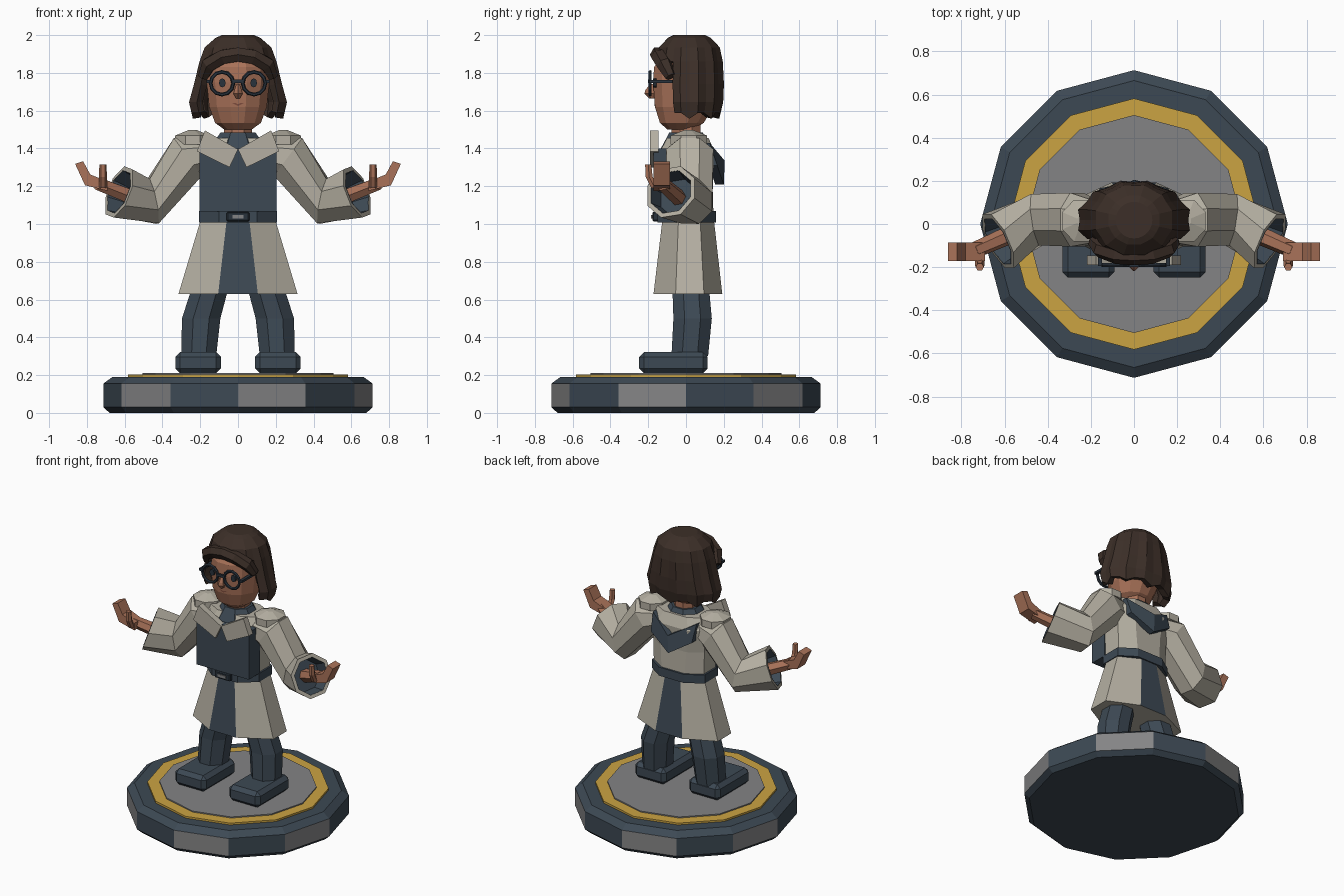
import bpy, bmesh, math
from mathutils import Vector

if "Cube" in bpy.data.objects:
    bpy.data.objects.remove(bpy.data.objects["Cube"])


def material(name, rgb):
    m = bpy.data.materials.new(name)
    m.diffuse_color = (*rgb, 1)
    m.use_nodes = True
    m.node_tree.nodes["Principled BSDF"].inputs["Base Color"].default_value = m.diffuse_color
    return m


NAVY = material("navy cloth", (0.046, 0.066, 0.088))
CREAM = material("cream coat", (0.46, 0.43, 0.36))
GREY = material("stone grey", (0.23, 0.23, 0.235))
GOLD = material("gold", (0.60, 0.37, 0.055))
SKIN = material("skin", (0.40, 0.17, 0.10))
HAIR = material("dark brown hair", (0.045, 0.028, 0.021))
FRAME = material("dark frame", (0.022, 0.032, 0.045))
LIP = material("lip brown", (0.20, 0.07, 0.045))
PI = math.pi


def finish(name, bm, mats, rule=None):
    bmesh.ops.recalc_face_normals(bm, faces=bm.faces)
    bm.normal_update()
    if rule:
        for f in bm.faces:
            f.material_index = rule(f)
    me = bpy.data.meshes.new(name)
    bm.to_mesh(me)
    bm.free()
    for m in mats:
        me.materials.append(m)
    ob = bpy.data.objects.new(name, me)
    bpy.context.collection.objects.link(ob)
    return ob


def loft(name, rings, mats, rule=None, caps=(True, True), skip=None):
    bm = bmesh.new()
    vs = [[bm.verts.new(p) for p in r] for r in rings]
    n = len(rings[0])
    for j, (a, b) in enumerate(zip(vs, vs[1:])):
        for i in range(n):
            if not (skip and skip(j, i)):
                k = (i + 1) % n
                bm.faces.new((a[i], a[k], b[k], b[i]))
    if caps[0]:
        bm.faces.new(vs[0])
    if caps[1]:
        bm.faces.new(vs[-1])
    return finish(name, bm, mats, rule)


def flat_ring(z, rx, ry, cy=0.0, n=12, phase=0.0, cx=0.0):
    return [(cx + rx * math.cos(phase + 2 * PI * i / n),
             cy + ry * math.sin(phase + 2 * PI * i / n), z) for i in range(n)]


def tilted_ring(c, normal, r, n=8, s=1):
    nv = Vector(normal).normalized()
    u = nv.cross(Vector((0, 1, 0))).normalized()
    v = nv.cross(u)
    pts = []
    for i in range(n):
        a = 2 * PI * (i + 0.5) / n
        p = Vector(c) + r * (u * math.cos(a) + v * math.sin(a))
        pts.append((p.x * s, p.y, p.z))
    return pts


def prism(name, poly, y0, y1, mat):
    return loft(name, [[(x, y, z) for x, z in poly] for y in (y0, y1)], [mat])


def box(name, x, y, z, mat, bevel=0):
    ob = prism(name, [(x[0], z[0]), (x[1], z[0]), (x[1], z[1]), (x[0], z[1])], *y, mat)
    if bevel:
        b = ob.modifiers.new("Bevel", "BEVEL")
        b.width, b.segments = bevel, 1
    return ob


def coat_ring(z, fx, hx, yf, yb, sf, sb):
    return [(x, y, z) for x, y in ((-fx, yf), (fx, yf), (hx, sf), (hx, sb),
                                   (fx, yb), (-fx, yb), (-hx, sb), (-hx, sf))]


# Display base: alternating side panels, gold ring, grey top
def base_rule(f):
    if abs(f.normal.z) > 0.2:
        return 0
    c = f.calc_center_median()
    return 1 - int((math.degrees(math.atan2(c.y, c.x)) % 360) // 30 + 1) % 2


loft("base", [flat_ring(z, r, r) for z, r in
              ((0, 0.68), (0.03, 0.713), (0.155, 0.713), (0.19, 0.665))],
     [NAVY, GREY], base_rule)
loft("base_ring", [flat_ring(z, 0.582, 0.582) for z in (0.185, 0.203)], [GOLD])
loft("base_top", [flat_ring(z, 0.505, 0.505) for z in (0.19, 0.211)], [GREY])

# Coat skirt with dark centre panels, belt, torso
loft("coat_skirt", [coat_ring(0.63, 0.105, 0.315, -0.172, 0.192, -0.055, 0.095),
                    coat_ring(1.02, 0.06, 0.198, -0.125, 0.148, -0.04, 0.075)],
     [CREAM, NAVY],
     lambda f: int(abs(f.normal.z) < 0.8 and abs(f.calc_center_median().x) < 0.01))
loft("belt", [coat_ring(z, 0.10, 0.207, -0.15, 0.158, -0.06, 0.085) for z in (1.008, 1.068)], [NAVY])
box("buckle_frame", (-0.06, 0.06), (-0.178, -0.14), (1.014, 1.064), FRAME, 0.006)
box("buckle_plate", (-0.03, 0.03), (-0.184, -0.176), (1.03, 1.048), GREY)
loft("coat_torso", [coat_ring(1.06, 0.09, 0.195, -0.12, 0.145, -0.05, 0.08),
                    coat_ring(1.22, 0.10, 0.20, -0.13, 0.14, -0.06, 0.08),
                    coat_ring(1.38, 0.12, 0.215, -0.14, 0.152, -0.06, 0.09),
                    coat_ring(1.455, 0.09, 0.18, -0.10, 0.12, -0.05, 0.07)], [CREAM])
box("bib", (-0.205, 0.205), (-0.172, -0.05), (1.066, 1.40), NAVY)
loft("shirt_collar", [flat_ring(1.39, 0.17, 0.15, 0, 8, PI / 8),
                      flat_ring(1.485, 0.10, 0.095, 0, 8, PI / 8)], [NAVY])

# Chevron flap hanging from the collar at the back
flap = [[(-0.17, 0.125, 1.43), (0, 0.205, 1.335), (0.17, 0.125, 1.43),
         (0.16, 0.165, 1.31), (0, 0.20, 1.21), (-0.16, 0.165, 1.31)]]
bm = bmesh.new()
fv = [bm.verts.new(p) for p in flap[0]]
inner = [bm.verts.new((x, y - 0.045, z)) for x, y, z in flap[0]]
for q in ((0, 1, 4, 5), (1, 2, 3, 4)):
    bm.faces.new([fv[i] for i in q])
    bm.faces.new([inner[i] for i in reversed(q)])
for i in range(6):
    k = (i + 1) % 6
    bm.faces.new((fv[i], fv[k], inner[k], inner[i]))
finish("back_flap", bm, [NAVY])

# Everything paired: lapels, sleeves, arms, hands, legs, boots
for s, side in ((1, "left"), (-1, "right")):
    prism(side + "_lapel", [(s * x, z) for x, z in
          ((0.0, 1.395), (0.175, 1.495), (0.218, 1.385), (0.045, 1.30))], -0.19, -0.145, CREAM)
    cuff, cn = Vector((0.63, -0.08, 1.17)), Vector((0.85, -0.41, 0.33)).normalized()
    loft(side + "_sleeve", [
        tilted_ring((0.16, 0.01, 1.37), (1, 0, -0.2), 0.10, s=s),
        tilted_ring((0.265, 0.02, 1.355), (0.8, 0, -0.6), 0.135, s=s),
        tilted_ring((0.45, 0.02, 1.12), (0.97, -0.15, -0.2), 0.13, s=s),
        tilted_ring(cuff, cn, 0.148, s=s),
        tilted_ring(cuff, cn, 0.122, s=s)], [CREAM], caps=(True, False))
    loft(side + "_cuff_lining", [
        tilted_ring(cuff + cn * 0.002, cn, 0.123, s=s),
        tilted_ring(cuff - cn * 0.09, cn, 0.105, s=s)], [NAVY], caps=(False, True))
    loft(side + "_shoulder_pad", [flat_ring(z, r, r * 1.05, 0.015, 8, PI / 8, s * 0.24)
         for z, r in ((1.42, 0.10), (1.468, 0.10), (1.497, 0.025))], [CREAM])
    fn = (0.19, -0.09, 0.08)
    loft(side + "_forearm", [
        tilted_ring((0.53, -0.03, 1.13), fn, 0.045, 6, s),
        tilted_ring((0.74, -0.122, 1.212), fn, 0.038, 6, s)], [SKIN])
    hand = [(s * x, z) for x, z in ((0.69, 1.175), (0.81, 1.205), (0.862, 1.318),
                                    (0.82, 1.332), (0.782, 1.262), (0.69, 1.225))]
    prism(side + "_hand", hand, -0.172, -0.085, SKIN)
    loft(side + "_thumb", [flat_ring(z, r, r, y, 6, 0, s * 0.715) for z, r, y in
         ((1.19, 0.022, -0.165), (1.25, 0.021, -0.195), (1.315, 0.019, -0.20))], [SKIN])
    loft(side + "_trouser_leg", [flat_ring(z, r, ry, y, 8, PI / 8, s * x) for z, x, r, ry, y in
         ((0.30, 0.208, 0.10, 0.105, 0.02), (0.50, 0.195, 0.11, 0.11, 0.035),
          (0.66, 0.148, 0.105, 0.105, 0.025))], [NAVY])
    bx = sorted((s * 0.09, s * 0.332))
    box(side + "_boot", bx, (-0.248, 0.115), (0.21, 0.322), NAVY, 0.026)

# Neck, head and face
loft("neck", [flat_ring(z, 0.08, 0.082, 0, 8, PI / 8) for z in (1.43, 1.56)], [SKIN])
loft("head", [flat_ring(z, r, ry, y, 12, PI / 12) for z, r, ry, y in
     ((1.50, 0.075, 0.07, -0.03), (1.535, 0.125, 0.12, -0.022), (1.62, 0.158, 0.16, -0.01),
      (1.75, 0.172, 0.175, -0.005), (1.83, 0.168, 0.17, -0.005), (1.90, 0.13, 0.13, 0.0))], [SKIN])
loft("nose", [flat_ring(z, rx, ry, -0.175, 6, PI / 6) for z, rx, ry in
     ((1.665, 0.012, 0.02), (1.69, 0.028, 0.045), (1.71, 0.022, 0.04), (1.74, 0.01, 0.015))], [SKIN])
prism("mouth", [(-0.04, 1.652), (0, 1.634), (0.04, 1.652), (0.038, 1.643),
                (0, 1.625), (-0.038, 1.643)], -0.166, -0.157, LIP)


def hoop(cx, cz, y, r, t, n, m):
    rings = []
    for i in range(n + 1):
        a = 2 * PI * i / n
        rings.append([(cx + (r + t * math.cos(b)) * math.cos(a), y + t * math.sin(b),
                       cz + (r + t * math.cos(b)) * math.sin(a))
                      for b in (2 * PI * k / m for k in range(m))])
    return rings


# Eyes and round glasses
for s, side in ((1, "left"), (-1, "right")):
    oval = [(s * 0.083 + 0.018 * math.cos(a), 1.747 + 0.024 * math.sin(a))
            for a in (2 * PI * i / 8 for i in range(8))]
    prism(side + "_eye", oval, -0.174, -0.155, FRAME)
    loft(side + "_glasses_rim", hoop(s * 0.085, 1.745, -0.19, 0.06, 0.01, 12, 6), [FRAME],
         caps=(False, False))
    tx = sorted((s * 0.148, s * 0.168))
    box(side + "_glasses_arm", tx, (-0.195, -0.02), (1.747, 1.763), FRAME)
box("glasses_bridge", (-0.027, 0.027), (-0.20, -0.185), (1.747, 1.764), FRAME)

# Bob haircut: faceted shell with uneven locks, open over the face
N = 24
profile = [(2.0, 0.085, 0.085), (1.985, 0.12, 0.115), (1.935, 0.178, 0.162),
           (1.86, 0.203, 0.176), (1.74, 0.232, 0.182), (1.645, 0.258, 0.178),
           (1.575, 0.245, 0.162)]
rings = []
for j, (z, rx, ry) in enumerate(profile):
    ring = []
    for i in range(N):
        a = 2 * PI * i / N
        k = 1 + (0.04 if i % 2 else -0.025) * min(1, j / 3) if j else 1
        dz = (-0.018 if i % 3 == 0 else 0.012) if j == 6 else 0
        ring.append((rx * k * math.cos(a), 0.018 + ry * k * math.sin(a), z + dz))
    rings.append(ring)


def over_face(j, i):
    return j >= 3 and abs((i + 0.5) * 360 / N - 270) < 56


hair = loft("hair_bob", rings, [HAIR], caps=(True, False), skip=over_face)
sol = hair.modifiers.new("Thickness", "SOLIDIFY")
sol.thickness, sol.offset = 0.045, -1

# Swept fringe over the forehead
path = [(-0.185, -0.08, 1.78), (-0.155, -0.115, 1.845), (-0.08, -0.143, 1.885),
        (0.0, -0.148, 1.897), (0.08, -0.143, 1.885), (0.155, -0.115, 1.845), (0.185, -0.08, 1.78)]
arc = []
for i, p in enumerate(path):
    a, b = Vector(path[max(i - 1, 0)]), Vector(path[min(i + 1, 6)])
    arc.append(tilted_ring(p, b - a, 0.03 if i in (0, 6) else 0.043, 6))
loft("hair_fringe", arc, [HAIR])
